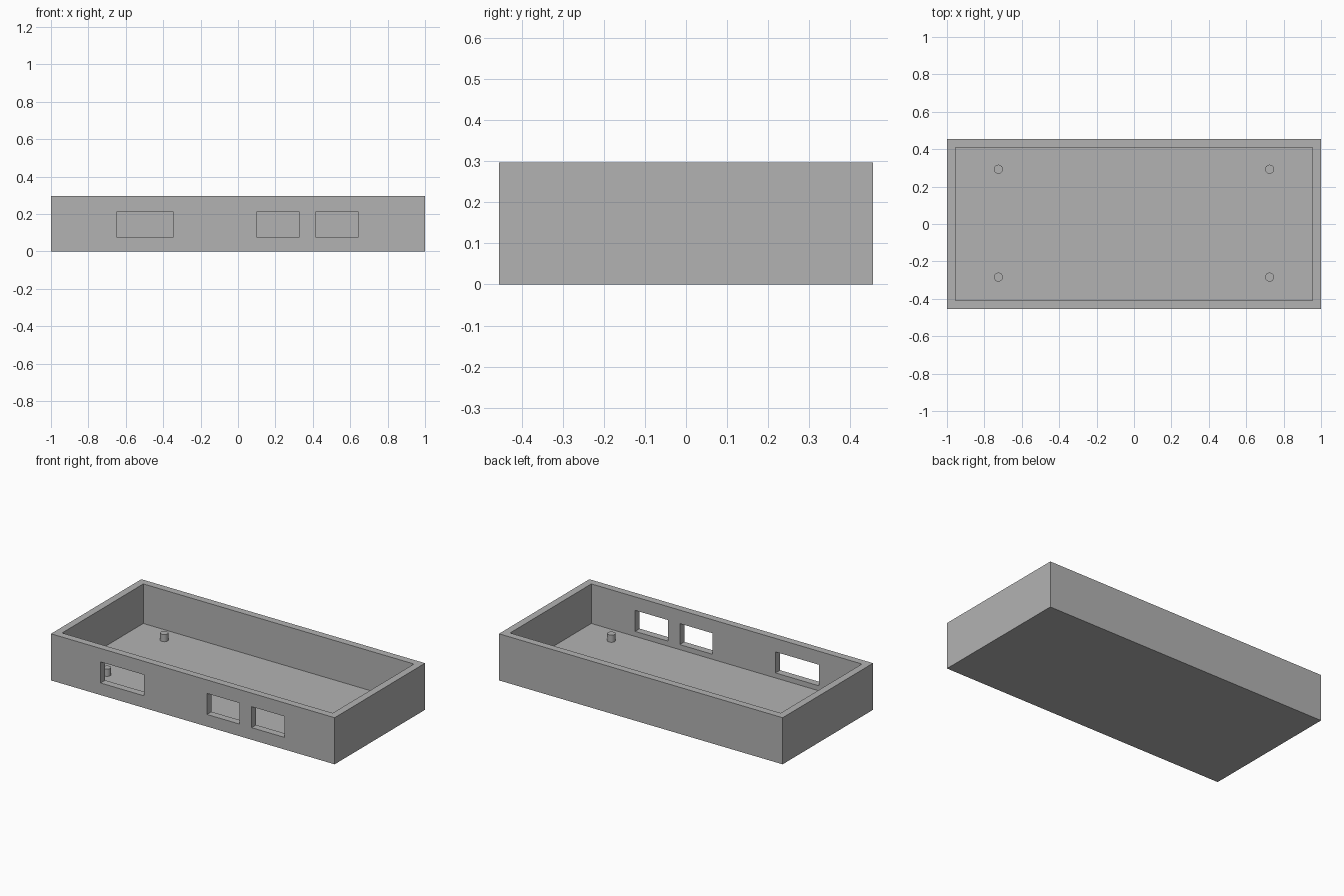
import bpy
import bmesh
from mathutils import Matrix, Vector

cube = bpy.data.objects.get("Cube")
if cube:
    bpy.data.objects.remove(cube, do_unlink=True)

# Overall sizes
HALF_X, HALF_Y, HEIGHT = 1.0, 0.455, 0.297
WALL = 0.046
FLOOR = 0.045

GREY = (0.45, 0.45, 0.45, 1.0)
grey = bpy.data.materials.new("plain grey")
grey.use_nodes = True
grey.diffuse_color = GREY
grey.node_tree.nodes["Principled BSDF"].inputs["Base Color"].default_value = GREY


def new_object(name, bm):
    mesh = bpy.data.meshes.new(name)
    bm.to_mesh(mesh)
    bm.free()
    mesh.materials.append(grey)
    obj = bpy.data.objects.new(name, mesh)
    bpy.context.collection.objects.link(obj)
    return obj


def box(name, low, high):
    low, high = Vector(low), Vector(high)
    bm = bmesh.new()
    place = Matrix.Translation((low + high) / 2) @ Matrix.Diagonal((*(high - low), 1))
    bmesh.ops.create_cube(bm, size=1, matrix=place)
    return new_object(name, bm)


def cut(target, cutter):
    mod = target.modifiers.new(cutter.name, "BOOLEAN")
    mod.operation = "DIFFERENCE"
    mod.solver = "EXACT"
    mod.object = cutter
    cutter.hide_render = True
    bpy.context.view_layer.objects.active = target
    bpy.ops.object.modifier_apply(modifier=mod.name)
    bpy.data.objects.remove(cutter, do_unlink=True)


# Open tray with thin walls and floor
tray = box("tray", (-HALF_X, -HALF_Y, 0), (HALF_X, HALF_Y, HEIGHT))
ix, iy = HALF_X - WALL, HALF_Y - WALL
cut(tray, box("cavity_cutter", (-ix, -iy, FLOOR), (ix, iy, HEIGHT + 0.1)))

# Three rectangular openings in the front wall
for x0, x1 in ((-0.65, -0.345), (0.10, 0.33), (0.415, 0.645)):
    cut(tray, box("opening_cutter", (x0, -HALF_Y - 0.1, 0.077), (x1, -iy + 0.1, 0.211)))

# Four mounting pegs on the floor
PEG_RADIUS, PEG_HEIGHT = 0.024, 0.046
for side, x in (("right", -0.725), ("left", 0.725)):
    for end, y in (("front", -0.284), ("back", 0.293)):
        bm = bmesh.new()
        sunk = 0.005
        bmesh.ops.create_cone(
            bm, cap_ends=True, segments=32, radius1=PEG_RADIUS, radius2=PEG_RADIUS,
            depth=PEG_HEIGHT + sunk,
            matrix=Matrix.Translation((x, y, FLOOR + (PEG_HEIGHT - sunk) / 2)))
        for face in bm.faces:
            face.smooth = abs(face.normal.z) < 0.5
        for edge in bm.edges:
            edge.smooth = edge.calc_face_angle(0) < 0.6
        new_object(f"{end}_{side}_peg", bm)
